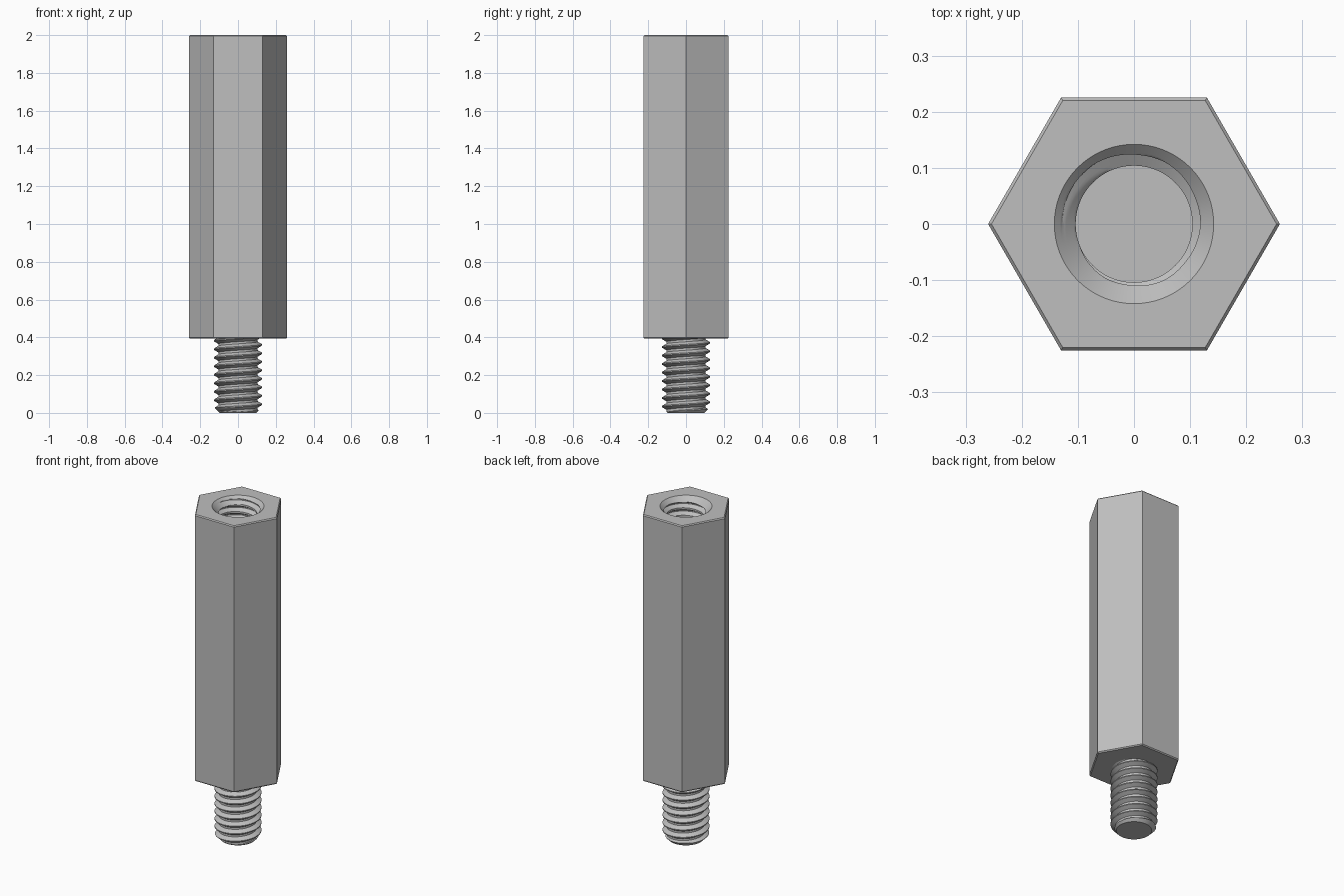
import bpy
import bmesh
import math

cube = bpy.data.objects.get("Cube")
if cube:
    bpy.data.objects.remove(cube)

SEGMENTS = 72            # divisible by six, so hexagon corners land on vertices
STEPS = 16               # rows per thread turn
PITCH = 0.045
MINOR, MAJOR = 0.104, 0.128
HEIGHT, SHOULDER = 2.0, 0.393
HOLE_FLOOR = 1.2
TAU = math.tau

steel = bpy.data.materials.new("plain grey steel")
steel.use_nodes = True
steel.diffuse_color = (0.52, 0.52, 0.52, 1)
steel.node_tree.nodes["Principled BSDF"].inputs["Base Color"].default_value = steel.diffuse_color


def clamp(value, low, high):
    return max(low, min(high, value))


def loft(name, rows):
    """Skin a list of rows; each row maps an angle to (radius, z)."""
    bm = bmesh.new()
    grid = []
    for row in rows:
        ring = []
        for i in range(SEGMENTS + 1):
            angle = TAU * i / SEGMENTS
            r, z = row(angle)
            ring.append(bm.verts.new((r * math.cos(angle), r * math.sin(angle), z)))
        grid.append(ring)
    for low, high in zip(grid, grid[1:]):
        for i in range(SEGMENTS):
            bm.faces.new((low[i], low[i + 1], high[i + 1], high[i]))
    bmesh.ops.remove_doubles(bm, verts=bm.verts, dist=0.00001)
    mesh = bpy.data.meshes.new(name)
    bm.to_mesh(mesh)
    bm.free()
    mesh.materials.append(steel)
    obj = bpy.data.objects.new(name, mesh)
    bpy.context.collection.objects.link(obj)
    bpy.ops.object.select_all(action="DESELECT")
    obj.select_set(True)
    bpy.context.view_layer.objects.active = obj
    bpy.ops.object.shade_smooth_by_angle(angle=math.radians(30))
    return obj


def circle_row(radius, z):
    return lambda angle: (radius, z)


def hex_row(corner, z):
    sector = TAU / 6
    flat = corner * math.cos(sector / 2)
    return lambda angle: (flat / math.cos(angle % sector - sector / 2), z)


def thread_rows(bottom, top, limit):
    """Right-hand helical rows; limit trims the thread radius at a height."""
    def make_row(k):
        def row(angle):
            turn = angle / TAU
            z = clamp(bottom + PITCH * (k / STEPS + turn), bottom, top)
            phase = ((z - bottom) / PITCH - turn) % 1
            ridge = clamp((abs(2 * phase - 1) - 0.25) / 0.625, 0, 1)
            return limit(MINOR + (MAJOR - MINOR) * ridge, z), z
        return row
    turns = math.ceil((top - bottom) / PITCH)
    return [make_row(k) for k in range(-STEPS, turns * STEPS + 1)]


# Hexagonal body with fine chamfers and an open rim around the hole
loft("hex_body", [
    circle_row(0, SHOULDER),
    hex_row(0.254, SHOULDER),
    hex_row(0.26, SHOULDER + 0.006),
    hex_row(0.26, HEIGHT - 0.006),
    hex_row(0.254, HEIGHT),
    circle_row(0.142, HEIGHT),
])

# Male stud with a chamfered tip
loft("threaded_stud", [circle_row(0, 0)] + thread_rows(
    0, SHOULDER + 0.01, lambda r, z: min(r, 0.097 + z)))

# Female thread with a countersunk mouth, rows run downward to face inward
hole = thread_rows(HOLE_FLOOR, HEIGHT, lambda r, z: max(r, 0.142 - (HEIGHT - z)))
loft("threaded_hole", hole[::-1] + [circle_row(0, HOLE_FLOOR)])
